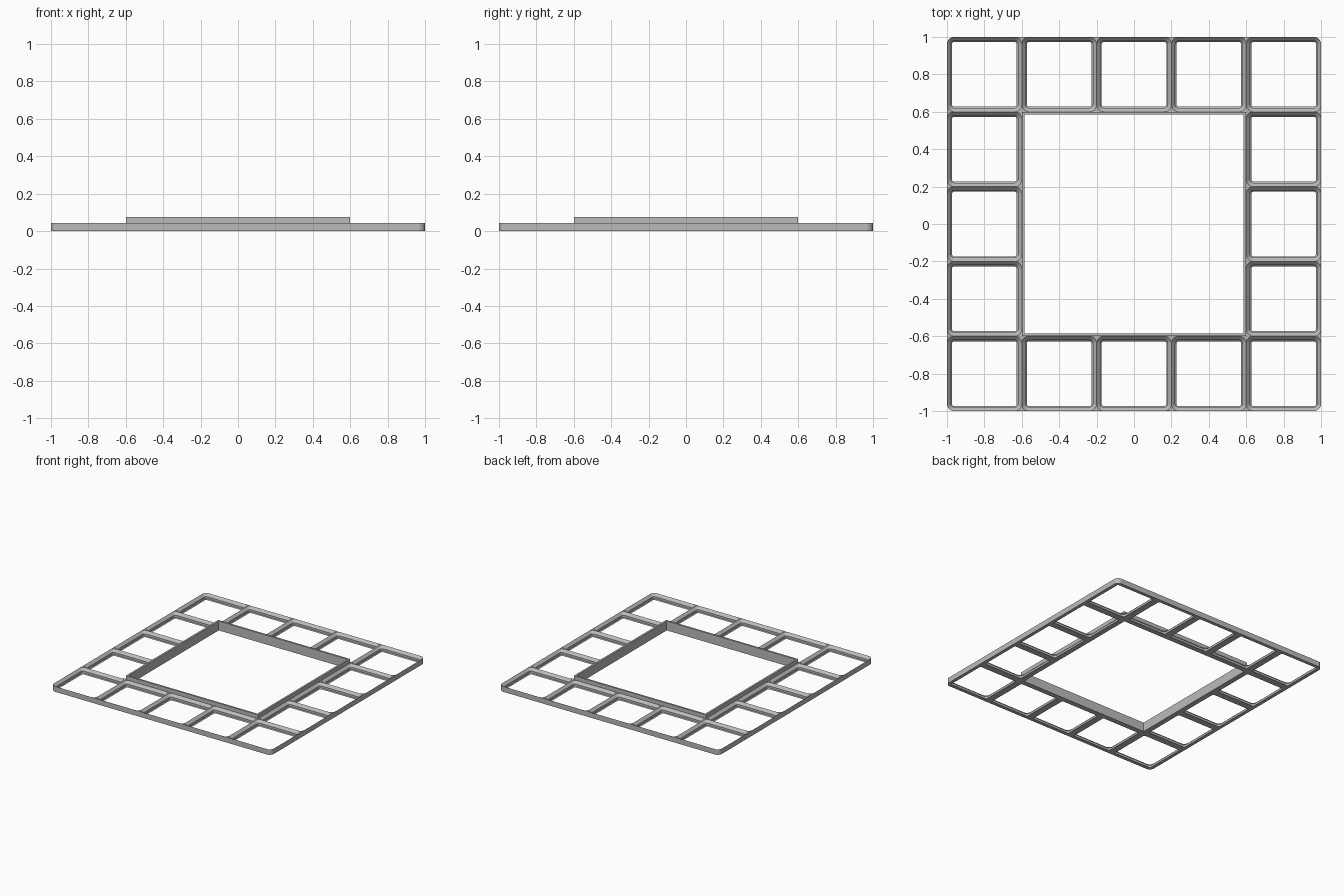
import bpy
import bmesh
import math

cube = bpy.data.objects.get("Cube")
if cube:
    bpy.data.objects.remove(cube, do_unlink=True)

MM = 1 / 105          # one millimetre in model units
CELL = 42 * MM
HEIGHT = 4.65 * MM
RADIUS = 4 * MM
WALL_HEIGHT = 8 * MM
WALL = 1.6 * MM
SEG = 8

grey = bpy.data.materials.new("mid grey")
grey.use_nodes = True
COLOUR = (0.5, 0.5, 0.5, 1)
grey.diffuse_color = COLOUR
grey.node_tree.nodes["Principled BSDF"].inputs["Base Color"].default_value = COLOUR


def finish(bm, name):
    bmesh.ops.remove_doubles(bm, verts=bm.verts, dist=1e-5)
    bmesh.ops.recalc_face_normals(bm, faces=bm.faces)
    mesh = bpy.data.meshes.new(name)
    bm.to_mesh(mesh)
    bm.free()
    mesh.materials.append(grey)
    obj = bpy.data.objects.new(name, mesh)
    bpy.context.collection.objects.link(obj)
    return obj


def ring(bm, cx, cy, half, z, radius_at):
    """Rounded square loop; radius_at gives the radius of each corner."""
    verts = []
    for k, (sx, sy) in enumerate(((1, 1), (-1, 1), (-1, -1), (1, -1))):
        r = radius_at(sx, sy)
        for i in range(SEG + 1):
            a = (k + i / SEG) * math.pi / 2
            verts.append(bm.verts.new((cx + sx * (half - r) + r * math.cos(a),
                                       cy + sy * (half - r) + r * math.sin(a), z)))
    return verts


def bridge(bm, a, b, keep=lambda p: True):
    for i in range(len(a)):
        j = (i + 1) % len(a)
        if keep((a[i].co + a[j].co) / 2):
            bm.faces.new((a[i], a[j], b[j], b[i]))


def add_cell(bm, ix, iy):
    cx, cy, half = ix * CELL, iy * CELL, CELL / 2

    # only the four extreme corners of the frame are rounded outside
    def outer(sx, sy):
        return RADIUS if ix == 2 * sx and iy == 2 * sy else 0

    base = ring(bm, cx, cy, half, 0, outer)
    top = ring(bm, cx, cy, half, HEIGHT, outer)
    bridge(bm, base, top, lambda p: max(abs(p.x), abs(p.y)) > 0.98)
    # stepped socket: chamfer, straight wall, chamfer
    last = top
    for inset, z in ((0, HEIGHT), (2.15 * MM, 2.5 * MM), (2.15 * MM, 0.7 * MM), (2.85 * MM, 0)):
        loop = ring(bm, cx, cy, half - inset, z, lambda sx, sy: RADIUS - inset)
        bridge(bm, last, loop)
        last = loop
    bridge(bm, last, base)


# Grid frame: border cells of a five by five layout
bm = bmesh.new()
for ix in range(-2, 3):
    for iy in range(-2, 3):
        if max(abs(ix), abs(iy)) == 2:
            add_cell(bm, ix, iy)
# remove collapsed slivers left where loops share an edge
bmesh.ops.remove_doubles(bm, verts=bm.verts, dist=1e-5)
bmesh.ops.dissolve_degenerate(bm, dist=1e-6, edges=bm.edges)
finish(bm, "grid_frame")

# Raised square wall lining the central opening
bm = bmesh.new()
half = 1.5 * CELL
loops = []
for h, z in ((half, 0), (half, WALL_HEIGHT), (half - WALL, WALL_HEIGHT), (half - WALL, 0)):
    loops.append([bm.verts.new((sx * h, sy * h, z))
                  for sx, sy in ((1, 1), (-1, 1), (-1, -1), (1, -1))])
for i in range(4):
    bridge(bm, loops[i], loops[(i + 1) % 4])
finish(bm, "inner_wall")
